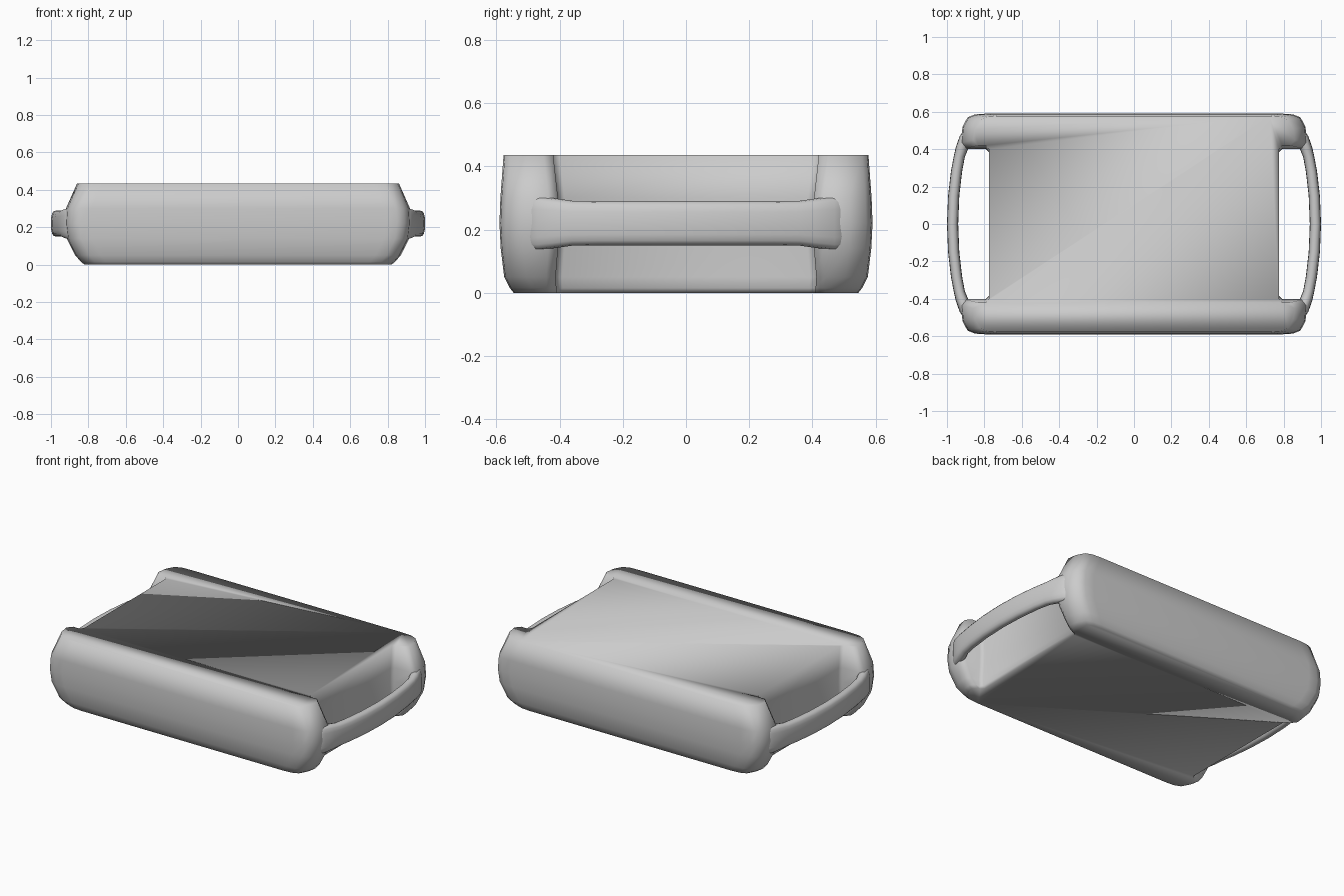
import bpy, bmesh, math

if "Cube" in bpy.data.objects:
    bpy.data.objects.remove(bpy.data.objects["Cube"])


def loft(name, rings):
    """Skin a stack of closed point rings and cap both ends."""
    bm = bmesh.new()
    loops = [[bm.verts.new(p) for p in ring] for ring in rings]
    n = len(loops[0])
    for a, b in zip(loops, loops[1:]):
        for i in range(n):
            j = (i + 1) % n
            bm.faces.new((a[i], a[j], b[j], b[i]))
    bm.faces.new(loops[0][::-1])
    bm.faces.new(loops[-1])
    bmesh.ops.recalc_face_normals(bm, faces=bm.faces)
    for f in bm.faces:
        f.smooth = True
    mesh = bpy.data.meshes.new(name)
    bm.to_mesh(mesh)
    bm.free()
    ob = bpy.data.objects.new(name, mesh)
    bpy.context.collection.objects.link(ob)
    return ob


# Case body: a rounded block with a hand notch in each end
def body_ring(z, xm, ym, notch, wall):
    q = [(wall, notch - 0.02), (wall + 0.018, notch), (xm - 0.025, notch),
         (xm, notch + 0.03), (xm - 0.008, ym - 0.07),
         (xm - 0.035, ym - 0.02), (xm - 0.075, ym - 0.004), (xm - 0.135, ym)]
    right_back = q
    left_back = [(-x, y) for x, y in q[::-1]]
    left_front = [(-x, -y) for x, y in q]
    right_front = [(x, -y) for x, y in q[::-1]]
    return [(x, y, z) for x, y in right_back + left_back + left_front + right_front]


levels = [  # height, half length, half width, notch half width, notch wall
    (0.0, 0.82, 0.545, 0.41, 0.765),
    (0.015, 0.84, 0.557, 0.41, 0.775),
    (0.05, 0.87, 0.575, 0.412, 0.775),
    (0.14, 0.915, 0.586, 0.405, 0.775),
    (0.22, 0.925, 0.59, 0.402, 0.775),
    (0.30, 0.92, 0.587, 0.405, 0.775),
    (0.435, 0.86, 0.577, 0.42, 0.775),
]
loft("case_body", [body_ring(*lv) for lv in levels])


# Bowed grab handles bridging the notches
def handle_ring(y, cx, w, h, sides=16, cz=0.22):
    ring = []
    for i in range(sides):
        a = 2 * math.pi * i / sides
        c, s = math.cos(a), math.sin(a)
        ring.append((cx + w * math.copysign(abs(c) ** 0.7, c), y,
                     cz + h * math.copysign(abs(s) ** 0.7, s)))
    return ring


half = [  # y, centre x, half thickness, half height
    (0.0, 0.970, 0.030, 0.070), (0.15, 0.964, 0.030, 0.070),
    (0.28, 0.949, 0.030, 0.070), (0.36, 0.934, 0.030, 0.071),
    (0.41, 0.918, 0.035, 0.078), (0.47, 0.895, 0.037, 0.086),
    (0.53, 0.860, 0.030, 0.080),
]
path = [(-y, x, w, h) for y, x, w, h in half[:0:-1]] + half
handle = loft("grab_handles", [handle_ring(*p) for p in path])
mirror = handle.modifiers.new("other_end", 'MIRROR')
mirror.use_axis = (True, False, False)
mirror.use_mirror_merge = False
